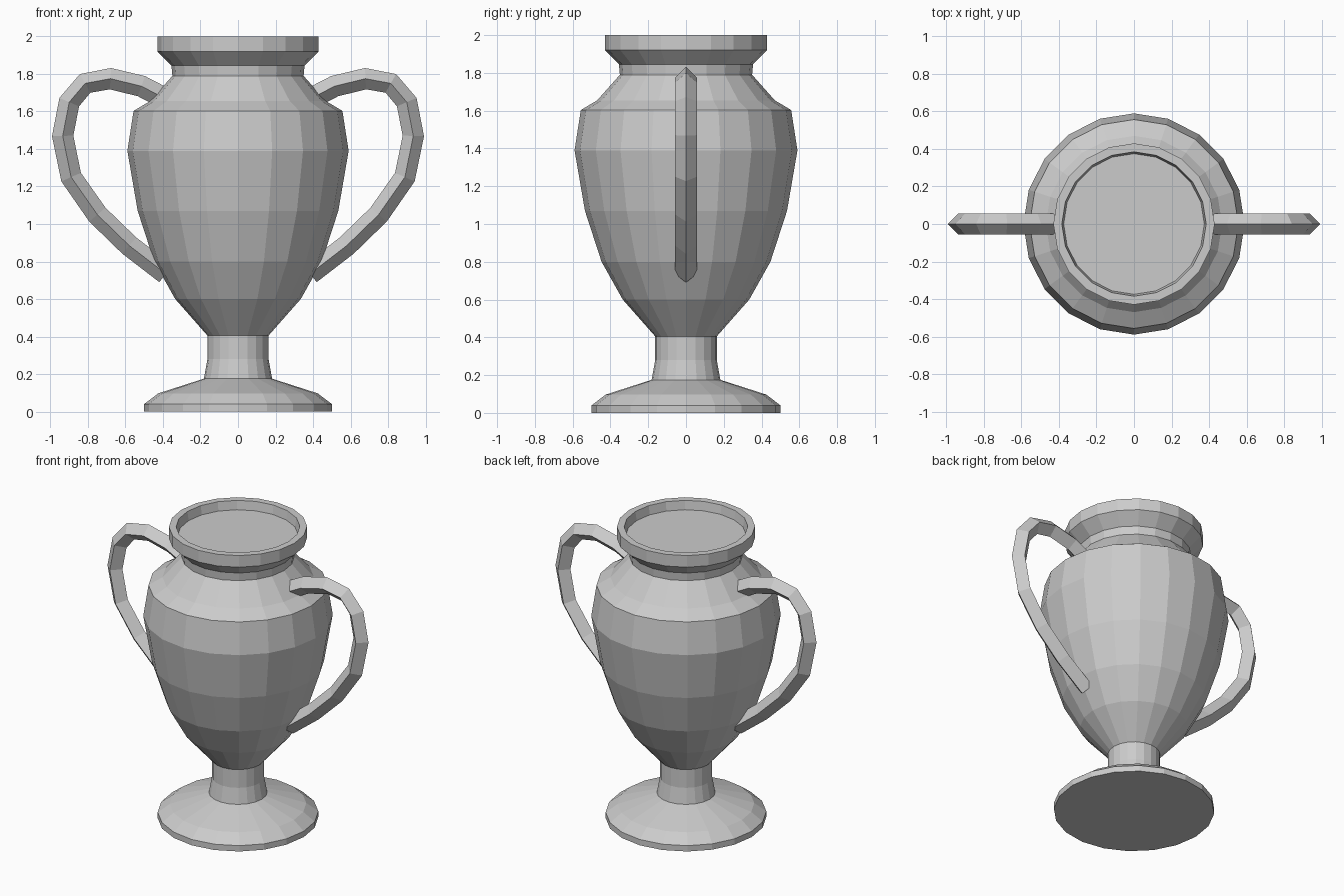
import bpy, bmesh
from math import tau
from mathutils import Vector

if "Cube" in bpy.data.objects:
    bpy.data.objects.remove(bpy.data.objects["Cube"])


def finish(bm, name):
    bmesh.ops.remove_doubles(bm, verts=bm.verts, dist=0.0005)
    bmesh.ops.recalc_face_normals(bm, faces=bm.faces)
    mesh = bpy.data.meshes.new(name)
    bm.to_mesh(mesh)
    bm.free()
    obj = bpy.data.objects.new(name, mesh)
    bpy.context.collection.objects.link(obj)
    return obj


def lathe(name, profile, sides=20):
    bm = bmesh.new()
    verts = [bm.verts.new((r, 0, z)) for r, z in profile]
    edges = [bm.edges.new(pair) for pair in zip(verts, verts[1:])]
    bmesh.ops.spin(bm, geom=verts + edges, cent=(0, 0, 0), axis=(0, 0, 1),
                   angle=tau, steps=sides, use_merge=True)
    return finish(bm, name)


def diamond_sweep(name, path, half):
    """Sweep a diamond section along a path in the xz plane."""
    bm = bmesh.new()
    pts = [Vector((x, 0, z)) for x, z in path]
    rings = []
    for i, p in enumerate(pts):
        t = (pts[min(i + 1, len(pts) - 1)] - pts[max(i - 1, 0)]).normalized()
        n = Vector((-t.z, 0, t.x)) * half
        y = Vector((0, half, 0))
        rings.append([bm.verts.new(p + d) for d in (n, y, -n, -y)])
    for a, b in zip(rings, rings[1:]):
        for i in range(4):
            j = (i + 1) % 4
            bm.faces.new((a[i], a[j], b[j], b[i]))
    bm.faces.new(rings[0])
    bm.faces.new(rings[-1])
    return finish(bm, name)


# Foot, stem, body, neck and recessed lip as one turned shape
lathe("urn_body", [
    (0, 0), (0.50, 0), (0.50, 0.04), (0.425, 0.097), (0.182, 0.175),
    (0.163, 0.28), (0.163, 0.405), (0.335, 0.60), (0.447, 0.80),
    (0.535, 1.07), (0.59, 1.39), (0.557, 1.603), (0.47, 1.655),
    (0.35, 1.79), (0.355, 1.845), (0.43, 1.92), (0.43, 2.0),
    (0.385, 2.0), (0.375, 1.94), (0, 1.94)])

# Pair of looping handles
handle = diamond_sweep("handles", [
    (0.40, 1.675), (0.515, 1.735), (0.68, 1.775), (0.815, 1.75),
    (0.90, 1.65), (0.935, 1.47), (0.89, 1.25), (0.75, 1.05),
    (0.58, 0.885), (0.385, 0.735)], 0.057)
mirror = handle.modifiers.new("mirror", 'MIRROR')
mirror.use_axis = (True, False, False)
mirror.use_mirror_merge = False
